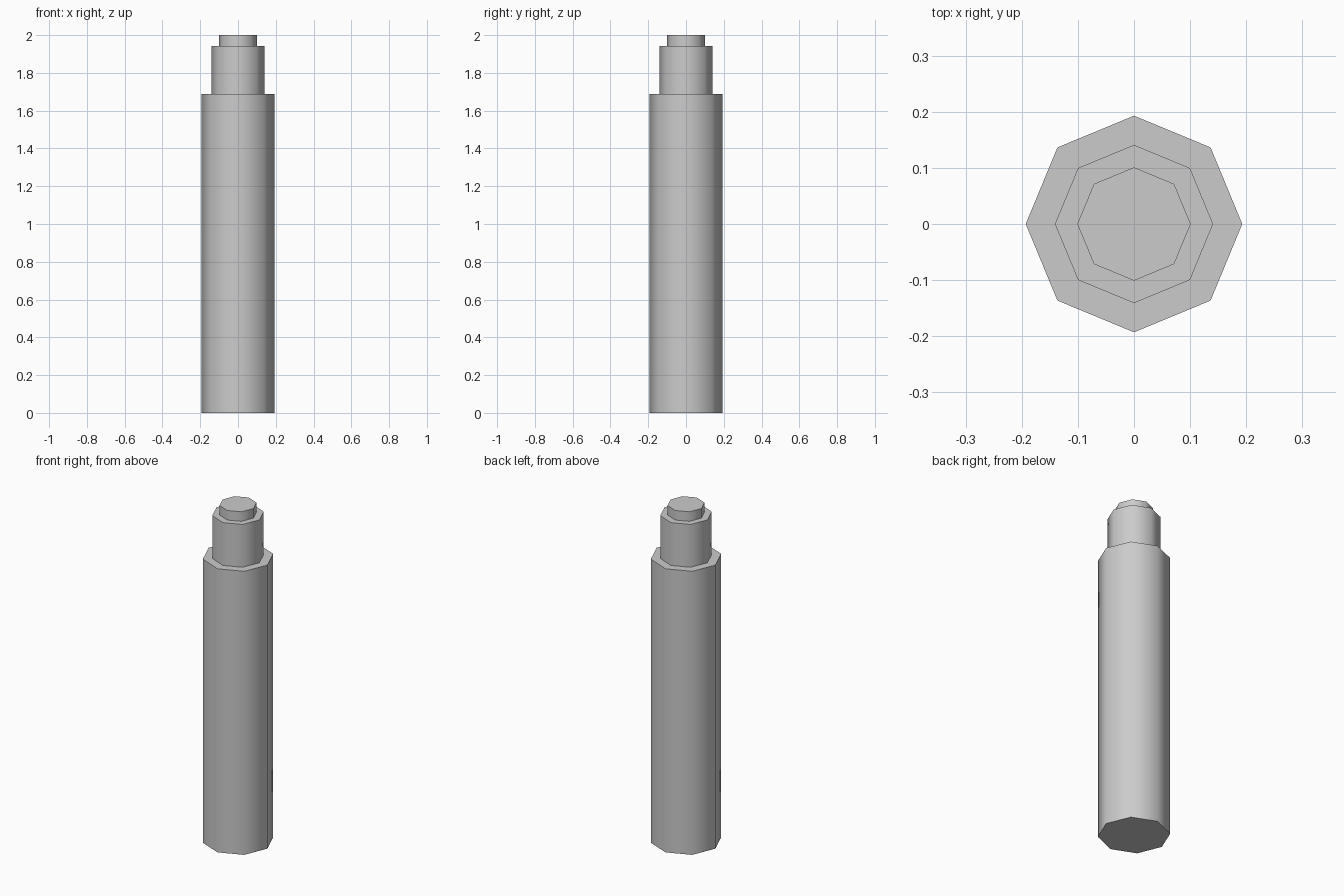
import bpy
import math

if "Cube" in bpy.data.objects:
    bpy.data.objects.remove(bpy.data.objects["Cube"])


def octagon_section(name, radius, z0, z1):
    """Upright eight-sided cylinder with smooth sides and sharp cap edges."""
    bpy.ops.mesh.primitive_cylinder_add(
        vertices=8, radius=radius, depth=z1 - z0, location=(0, 0, (z0 + z1) / 2))
    obj = bpy.context.object
    obj.name = name
    bpy.ops.object.shade_smooth_by_angle(angle=math.radians(50))
    return obj


# Stacked sections, from the wide body up to the small tip
octagon_section("body", 0.193, 0.0, 1.688)
octagon_section("collar", 0.141, 1.688, 1.943)
octagon_section("tip", 0.101, 1.943, 2.0)
